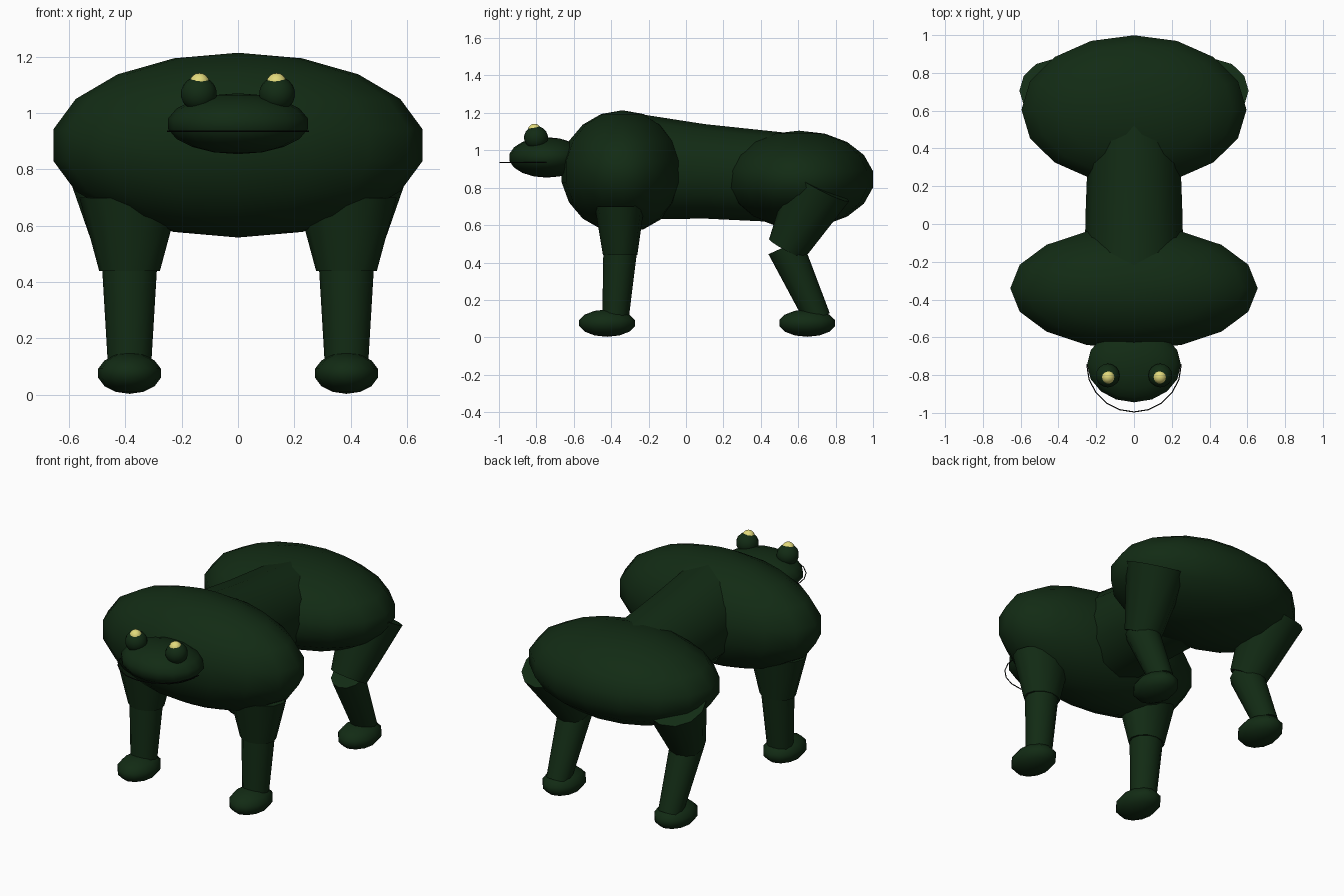
import bpy, bmesh, math
from mathutils import Vector, Matrix

if "Cube" in bpy.data.objects:
    bpy.data.objects.remove(bpy.data.objects["Cube"])


def material(name, rgb):
    m = bpy.data.materials.new(name)
    m.diffuse_color = (*rgb, 1)
    m.use_nodes = True
    m.node_tree.nodes["Principled BSDF"].inputs["Base Color"].default_value = m.diffuse_color
    return m


GREEN = material("dark green", (0.006, 0.024, 0.007))
YELLOW = material("pale yellow", (0.76, 0.70, 0.20))
BLACK = material("black", (0.004, 0.005, 0.004))


def finish(bm, name, mat):
    bmesh.ops.recalc_face_normals(bm, faces=bm.faces)
    me = bpy.data.meshes.new(name)
    bm.to_mesh(me)
    bm.free()
    me.materials.append(mat)
    ob = bpy.data.objects.new(name, me)
    bpy.context.collection.objects.link(ob)
    bpy.ops.object.select_all(action='DESELECT')
    bpy.context.view_layer.objects.active = ob
    ob.select_set(True)
    bpy.ops.object.shade_smooth_by_angle(angle=math.radians(50))
    return ob


def ellipsoid(name, centre, radii, mat=GREEN, segs=16, rings=9):
    bm = bmesh.new()
    bmesh.ops.create_uvsphere(bm, u_segments=segs, v_segments=rings, radius=1)
    bmesh.ops.transform(bm, verts=bm.verts,
                        matrix=Matrix.Translation(centre) @ Matrix.Diagonal((*radii, 1)))
    return finish(bm, name, mat)


def loft(name, sections, segs=12, mat=GREEN):
    """Join elliptical rings; each section is (centre, u axis, v axis)."""
    bm = bmesh.new()
    rings = []
    for c, u, v in sections:
        c, u, v = Vector(c), Vector(u), Vector(v)
        rings.append([bm.verts.new(c + u * math.cos(a) + v * math.sin(a))
                      for a in (2 * math.pi * i / segs for i in range(segs))])
    for r0, r1 in zip(rings, rings[1:]):
        for i in range(segs):
            j = (i + 1) % segs
            bm.faces.new((r0[i], r0[j], r1[j], r1[i]))
    bm.faces.new(rings[0])
    bm.faces.new(rings[-1])
    return finish(bm, name, mat)


def limb(name, a, b, ra, rb):
    """Tapered limb from a to b; radii are (sideways, fore-and-aft)."""
    d = (Vector(b) - Vector(a)).normalized()
    v = d.cross(Vector((1, 0, 0))).normalized()
    u = v.cross(d)
    return loft(name, [(a, u * ra[0], v * ra[1]), (b, u * rb[0], v * rb[1])])


# Body masses
ellipsoid("shoulders", (0, -0.34, 0.886), (0.665, 0.33, 0.328))
ellipsoid("hips", (0, 0.605, 0.845), (0.605, 0.40, 0.26))

# Torso between them: (y, top, bottom, half width)
loft("torso", [((0, y, (t + b) / 2), (w, 0, 0), (0, 0, (t - b) / 2))
               for y, t, b, w in [(-0.32, 1.205, 0.63, 0.265),
                                  (0.1, 1.14, 0.635, 0.255),
                                  (0.62, 1.085, 0.61, 0.235)]])

# Head
ellipsoid("head", (0, -0.745, 0.962), (0.252, 0.202, 0.108))

# Mouth line: thin half ring
loft("mouth_line",
     [((0.25 * math.cos(a), -0.745 + 0.25 * math.sin(a), 0.936),
       (0.003 * math.cos(a), 0.003 * math.sin(a), 0), (0, 0, 0.003))
      for a in (math.pi + math.pi * i / 10 for i in range(11))],
     segs=6, mat=BLACK)

for s, side in ((-1, "left"), (1, "right")):
    # Eyes
    ellipsoid(f"eye_bulge_{side}", (s * 0.139, -0.802, 1.068), (0.064, 0.064, 0.062))
    ellipsoid(f"eye_{side}", (s * 0.137, -0.81, 1.106), (0.036, 0.036, 0.036), YELLOW)

    # Front leg
    x = s * 0.385
    limb(f"front_upper_leg_{side}", (x, -0.355, 0.70), (x, -0.352, 0.44),
         (0.178, 0.132), (0.108, 0.092))
    limb(f"front_lower_leg_{side}", (x, -0.352, 0.46), (x, -0.378, 0.09),
         (0.098, 0.09), (0.076, 0.07))
    ellipsoid(f"front_foot_{side}", (x, -0.422, 0.076), (0.114, 0.153, 0.073), segs=12, rings=7)

    # Hind leg
    limb(f"thigh_{side}", (s * 0.43, 0.715, 0.81), (s * 0.385, 0.54, 0.475),
         (0.178, 0.178), (0.108, 0.108))
    limb(f"shin_{side}", (x, 0.53, 0.485), (x, 0.705, 0.10),
         (0.098, 0.098), (0.07, 0.07))
    ellipsoid(f"hind_foot_{side}", (x, 0.648, 0.076), (0.114, 0.153, 0.073), segs=12, rings=7)
